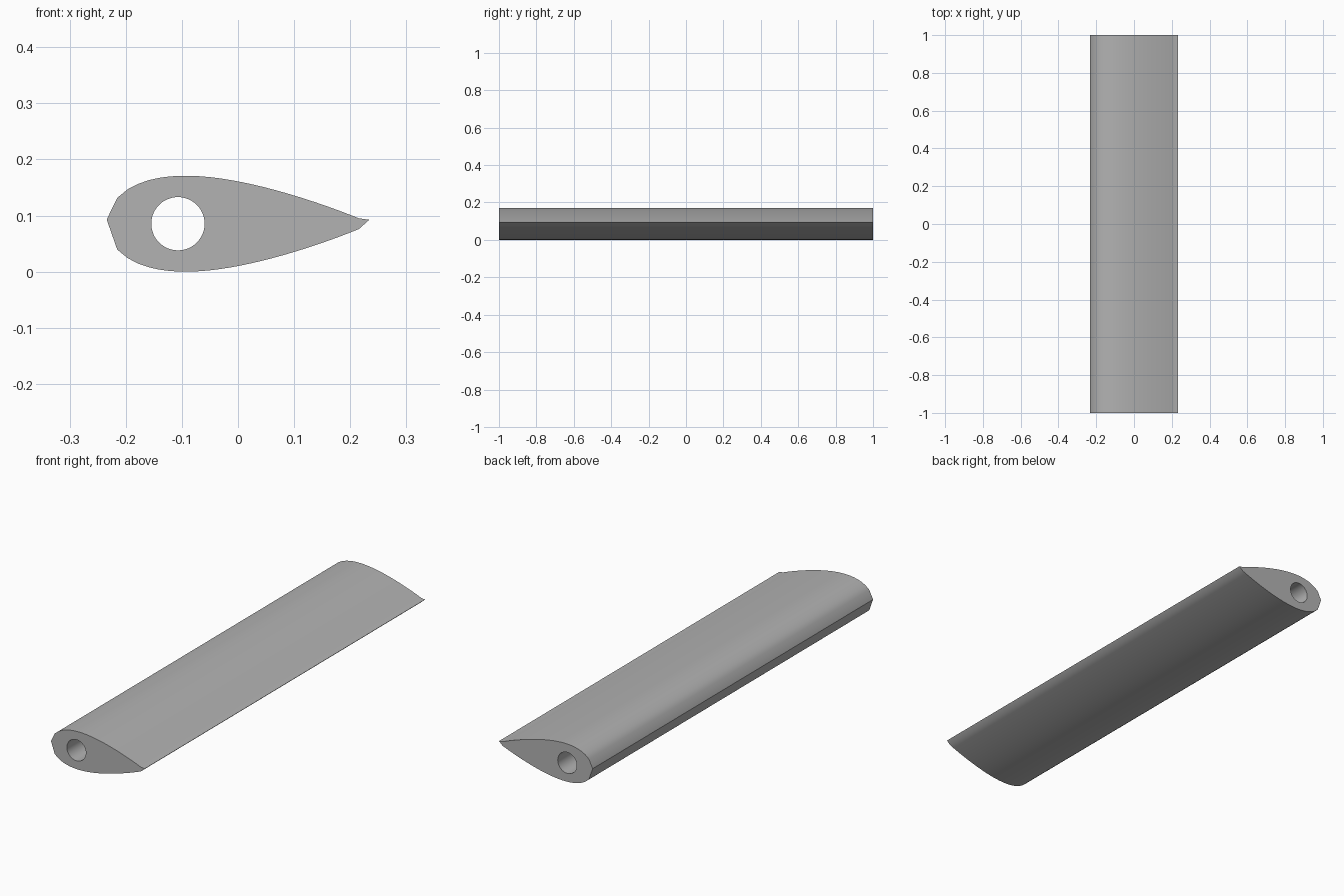
import bpy, bmesh, math

cube = bpy.data.objects.get("Cube")
if cube:
    bpy.data.objects.remove(cube)

CHORD, THICKNESS, MID_Z = 0.468, 0.171, 0.0855
STEPS, HALF_LENGTH = 25, 1.0


def half_thickness(t):
    """Symmetric teardrop section, t runs from nose (0) to tail (1)."""
    return 5 * THICKNESS * (0.2969 * math.sqrt(t) - 0.126 * t - 0.3516 * t**2
                            + 0.2843 * t**3 - 0.1015 * t**4)


def side(sign):
    return [((i / STEPS - 0.5) * CHORD, MID_Z + sign * half_thickness(i / STEPS))
            for i in range(1, STEPS)]


# Wing outline with slightly raised nose and tail points
outline = [(-CHORD / 2, 0.093)] + side(-1) + [(CHORD / 2, 0.0925)] + side(1)[::-1]

# Round spar hole
HOLE_X, HOLE_R, HOLE_SIDES = -0.107, 0.0475, 48
hole = [(HOLE_X + HOLE_R * math.cos(a), MID_Z + HOLE_R * math.sin(a))
        for a in (2 * math.pi * i / HOLE_SIDES for i in range(HOLE_SIDES))]

# Walls for both loops, then end caps around the hole
bm = bmesh.new()
cap_edges = {-1: [], 1: []}
for loop in (outline, hole):
    rings = {s: [bm.verts.new((x, s * HALF_LENGTH, z)) for x, z in loop] for s in (-1, 1)}
    n = len(loop)
    for i in range(n):
        j = (i + 1) % n
        bm.faces.new((rings[-1][i], rings[-1][j], rings[1][j], rings[1][i]))
        for s in (-1, 1):
            cap_edges[s].append(bm.edges.get((rings[s][i], rings[s][j])))
for edges in cap_edges.values():
    bmesh.ops.triangle_fill(bm, edges=edges, use_beauty=True)
bmesh.ops.recalc_face_normals(bm, faces=bm.faces)

mesh = bpy.data.meshes.new("wing_section")
bm.to_mesh(mesh)
bm.free()
wing = bpy.data.objects.new("wing_section", mesh)
bpy.context.collection.objects.link(wing)

# Plain grey material
grey = bpy.data.materials.new("plain_grey")
grey.use_nodes = True
colour = (0.45, 0.45, 0.45, 1)
grey.diffuse_color = colour
grey.node_tree.nodes["Principled BSDF"].inputs["Base Color"].default_value = colour
mesh.materials.append(grey)

bpy.ops.object.select_all(action="DESELECT")
wing.select_set(True)
bpy.context.view_layer.objects.active = wing
bpy.ops.object.shade_smooth_by_angle(angle=math.radians(30))
